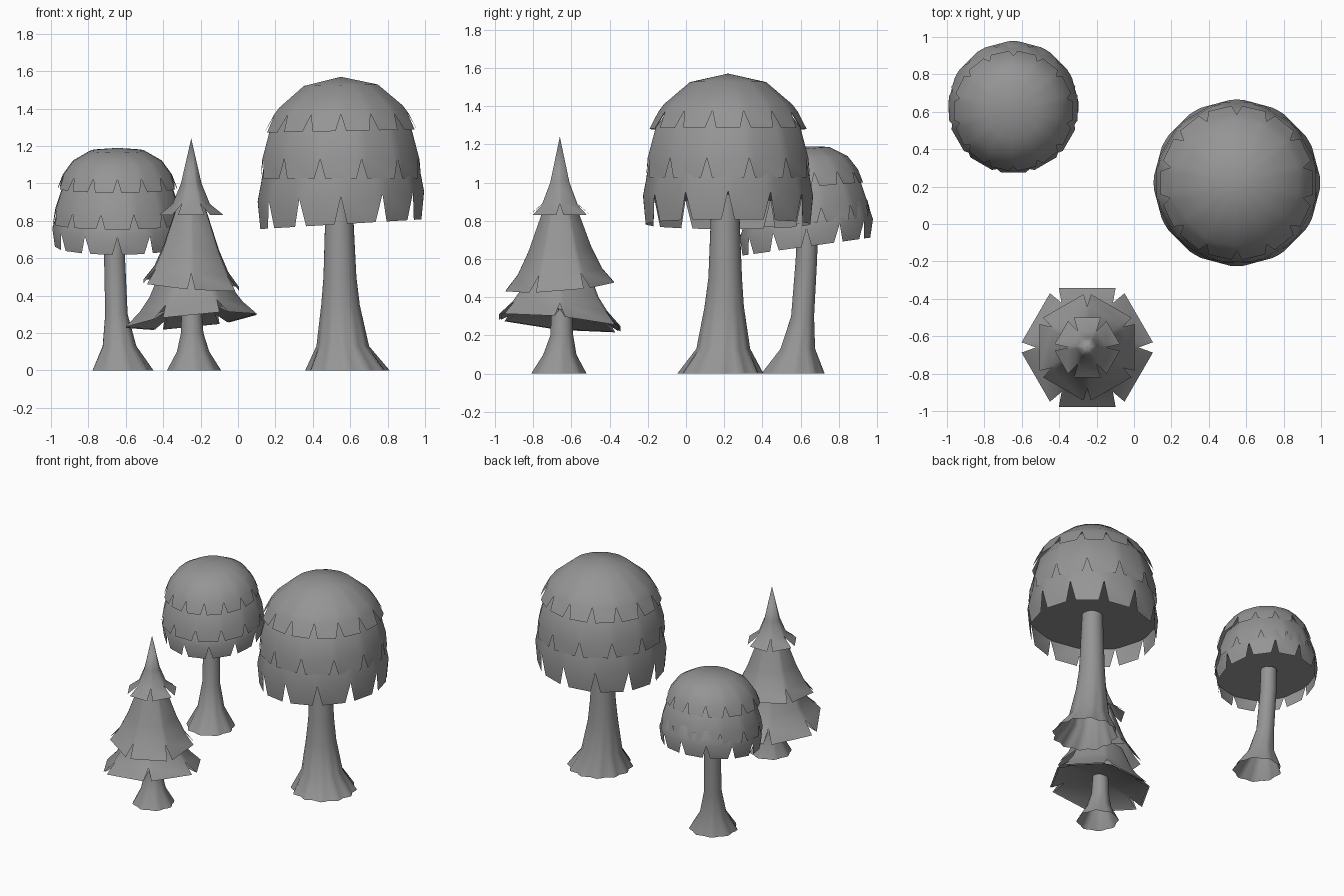
import bpy, bmesh
from math import cos, sin, tau, radians

if "Cube" in bpy.data.objects:
    bpy.data.objects.remove(bpy.data.objects["Cube"])

grey = bpy.data.materials.new("plain grey")
grey.use_nodes = True
grey.diffuse_color = (0.3, 0.3, 0.3, 1)
grey.node_tree.nodes["Principled BSDF"].inputs["Base Color"].default_value = (0.3, 0.3, 0.3, 1)


def finish(bm, name, angle=40):
    mesh = bpy.data.meshes.new(name)
    bm.to_mesh(mesh)
    bm.free()
    obj = bpy.data.objects.new(name, mesh)
    bpy.context.collection.objects.link(obj)
    mesh.materials.append(grey)
    bpy.ops.object.select_all(action='DESELECT')
    bpy.context.view_layer.objects.active = obj
    obj.select_set(True)
    bpy.ops.object.shade_smooth_by_angle(angle=radians(angle))


def leaf_tier(name, centre, rows, panels, phase=0, gap=4, tilt=(0, 0), floor=False):
    """Skirt of revolution; the last row is a hem cut by V notches reaching the row above."""
    bm = bmesh.new()
    step = 360 / panels

    def vert(r, z, deg):
        x, y = r * cos(radians(deg)), r * sin(radians(deg))
        return bm.verts.new((centre[0] + x, centre[1] + y, z + tilt[0] * x + tilt[1] * y))

    # Body rings: three columns for each panel (notch, two panel edges)
    columns = [phase + i * step + d for i in range(panels) for d in (0, gap, step - gap)]
    count = len(columns)
    rings = [[vert(r, z, a) for a in columns] for r, z in rows[:-1] if r > 0]
    for upper, lower in zip(rings, rings[1:]):
        for i in range(count):
            j = (i + 1) % count
            bm.faces.new((upper[i], lower[i], lower[j], upper[j]))
    if rows[0][0] == 0:
        tip = vert(0, rows[0][1], 0)
        for i in range(count):
            bm.faces.new((tip, rings[0][i], rings[0][(i + 1) % count]))

    # Hem panels
    last = rings[-1]
    for i in range(0, count, 3):
        notch, a, b, following = (last[(i + k) % count] for k in range(4))
        ha, hb = (vert(*rows[-1], columns[i + k]) for k in (1, 2))
        bm.faces.new((a, ha, hb, b))
        bm.faces.new((notch, ha, a))
        bm.faces.new((b, hb, following))

    # Underside closing the crown
    if floor:
        r, z = rows[-2]
        bm.faces.new([vert(r, z, a) for a in reversed(columns)])
    finish(bm, name)


def trunk(name, rows, lobes=10):
    """Bent open tube through (x, y, z, radius) rows with a scalloped root flare."""
    bm = bmesh.new()
    count = lobes * 4
    rings = []
    for k, (x, y, z, r) in enumerate(rows):
        wave = (0.05, 0.02)[k] if k < 2 else 0
        ring = []
        for i in range(count):
            t = tau * i / count
            rr = r * (1 + wave * cos(lobes * t))
            ring.append(bm.verts.new((x + rr * cos(t), y + rr * sin(t), z)))
        rings.append(ring)
    for low, high in zip(rings, rings[1:]):
        for i in range(count):
            j = (i + 1) % count
            bm.faces.new((low[i], low[j], high[j], high[i]))
    finish(bm, name, 60)


# Tall round tree
big = (0.55, 0.22)
trunk("tall_tree_trunk", [(.585, .18, 0, .215), (.56, .195, .13, .138), (.548, .2, .35, .103),
                          (.545, .205, .5, .088), (.54, .205, .95, .07)], lobes=12)
leaf_tier("tall_tree_cap", big, [(0, 1.57), (.2, 1.525), (.335, 1.41), (.365, 1.37), (.412, 1.28)],
          14, phase=-90, tilt=(.02, 0))
leaf_tier("tall_tree_middle_leaves", big, [(.3, 1.4), (.385, 1.29), (.428, 1.13), (.437, 1.025)],
          12, phase=15)
leaf_tier("tall_tree_lower_leaves", big,
          [(.38, 1.24), (.41, 1.13), (.428, 1.02), (.445, .93), (.432, .782)],
          12, gap=4.5, tilt=(.06, 0), floor=True)

# Small round tree
small = (-0.645, 0.63)
trunk("small_tree_trunk", [(-.62, .56, 0, .16), (-.635, .585, .13, .09), (-.65, .61, .3, .06),
                           (-.66, .63, .6, .056), (-.66, .635, .76, .055)], lobes=9)
leaf_tier("small_tree_cap", (-.645, .605),
          [(0, 1.19), (.145, 1.175), (.24, 1.12), (.295, 1.045), (.322, .975)],
          14, phase=-90, tilt=(0, .08))
leaf_tier("small_tree_middle_leaves", (-.645, .62),
          [(.2, 1.1), (.295, .99), (.338, .86), (.35, .785)], 12, phase=15, tilt=(0, .09))
leaf_tier("small_tree_lower_leaves", small, [(.27, .94), (.32, .86), (.335, .8), (.348, .76), (.335, .665)],
          12, gap=4.5, tilt=(0, .14), floor=True)

# Pine tree
pine = (-0.25, -0.66)
trunk("pine_trunk", [(-.235, -.665, 0, .138), (-.24, -.66, .1, .085), (-.245, -.65, .2, .06),
                     (-.25, -.65, .4, .05)], lobes=8)
leaf_tier("pine_top", pine, [(0, 1.24), (.055, 1.0), (.1, .89), (.175, .83)], 6, gap=6)
leaf_tier("pine_middle_leaves", pine, [(.07, .91), (.1, .83), (.165, .65), (.22, .535), (.285, .455)],
          6, phase=30, gap=4, tilt=(-.08, .08))
leaf_tier("pine_lower_leaves", pine, [(.16, .56), (.225, .41), (.275, .34), (.352, .265)],
          6, gap=4.5, tilt=(.1, -.1))
leaf_tier("pine_underside", pine, [(0, .34), (.26, .31), (.34, .267)], 6, gap=4.5, tilt=(.1, -.1))
